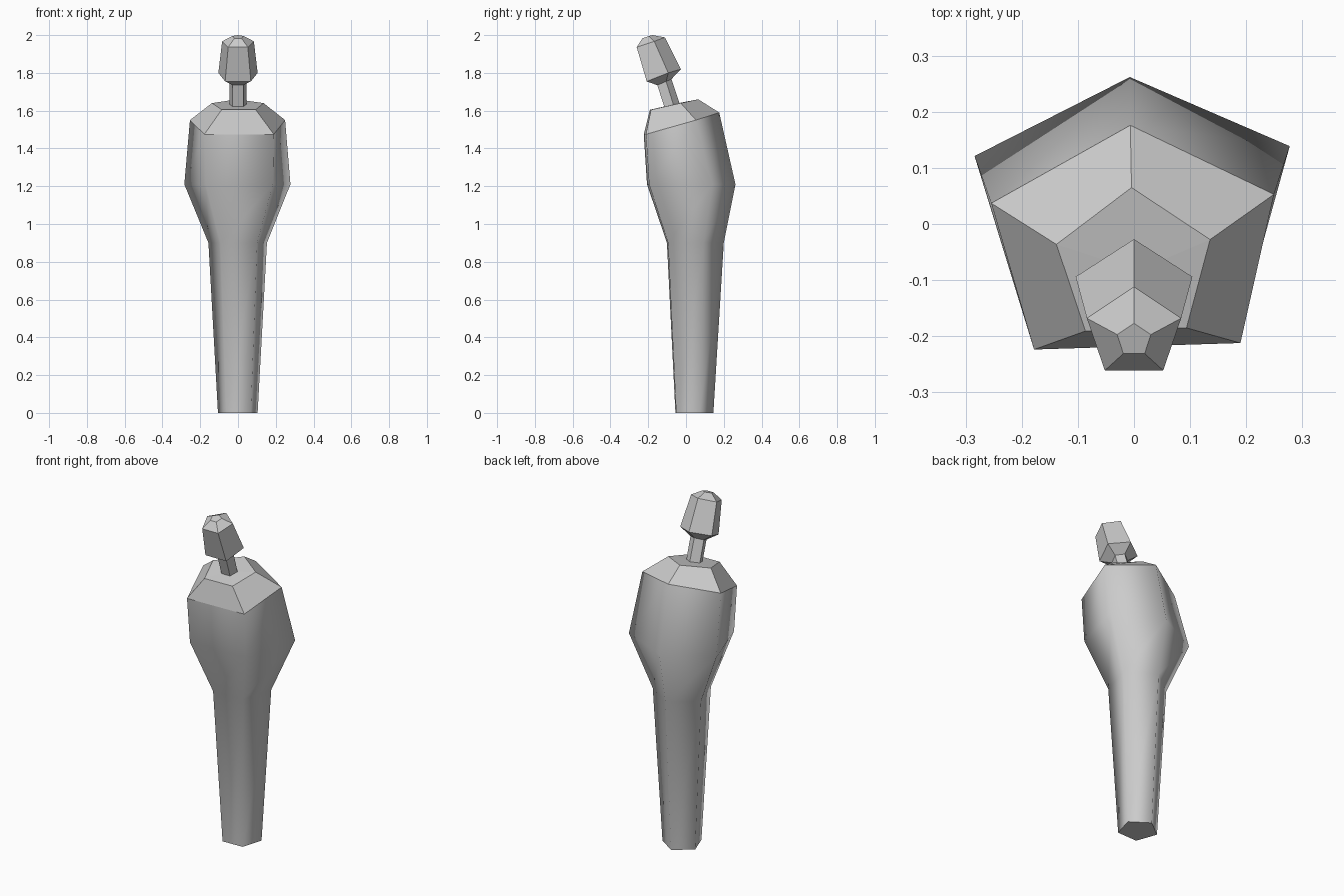
import bpy, bmesh
from math import radians
from mathutils import Matrix, Vector

if "Cube" in bpy.data.objects:
    bpy.data.objects.remove(bpy.data.objects["Cube"])


def ring(back, side, front, turn=0.0):
    """Five-sided ring: back (y, z), side (x, y, z), front (x, y, z), turned about its middle."""
    (bx, bz), (sx, sy, sz), (fx, fy, fz) = back, side, front
    pts = [Vector(p) for p in ((0, bx, bz), (-sx, sy, sz), (-fx, fy, fz), (fx, fy, fz), (sx, sy, sz))]
    mid = sum(pts, Vector()) / 5
    rot = Matrix.Rotation(radians(turn), 3, 'Z')
    return [mid + rot @ (p - mid) for p in pts]


def loft(name, rings, cap_bottom=False, cap_top=False, smooth=False):
    """Skin a stack of rings."""
    bm = bmesh.new()
    loops = [[bm.verts.new(p) for p in r] for r in rings]
    for a, b in zip(loops, loops[1:]):
        for i in range(5):
            j = (i + 1) % 5
            bm.faces.new((a[i], a[j], b[j], b[i])).smooth = smooth
    caps = []
    if cap_bottom:
        caps.append(bm.faces.new(loops[0][::-1]))
    if cap_top:
        caps.append(bm.faces.new(loops[-1]))
    for f in caps:
        for e in f.edges:
            e.smooth = False
    mesh = bpy.data.meshes.new(name)
    bm.to_mesh(mesh)
    bm.free()
    obj = bpy.data.objects.new(name, mesh)
    bpy.context.collection.objects.link(obj)
    return obj


T = 1.8  # slight twist of the body
base = ring((0.145, 0), (0.105, 0.069, 0), (0.065, -0.054, 0), T)
waist = ring((0.20, 0.90), (0.155, 0.088, 0.90), (0.097, -0.098, 0.90), T)
chest = ring((0.262, 1.21), (0.281, 0.13, 1.21), (0.178, -0.201, 1.21), T)
shoulder = ring((0.176, 1.59), (0.252, 0.045, 1.55), (0.184, -0.218, 1.475), T)
collar = ring((0.065, 1.66), (0.137, -0.032, 1.64), (0.09, -0.188, 1.605), T)
neck_low = ring((-0.035, 1.641), (0.044, -0.067, 1.633), (0.028, -0.115, 1.621))
neck_top = ring((-0.077, 1.767), (0.044, -0.105, 1.755), (0.028, -0.152, 1.735))
jaw = ring((-0.027, 1.82), (0.104, -0.094, 1.80), (0.068, -0.208, 1.755))
brow = ring((-0.112, 1.988), (0.084, -0.168, 1.967), (0.052, -0.261, 1.936))
crown = ring((-0.177, 2.0), (0.03, -0.197, 1.995), (0.019, -0.231, 1.983))

# Smooth robe-like body, faceted shoulders, neck and head
loft("body", [base, waist, chest, shoulder], cap_bottom=True, smooth=True)
loft("shoulders", [shoulder, collar, neck_low])
loft("neck", [neck_low, neck_top])
loft("head", [neck_top, jaw, brow, crown], cap_top=True)
